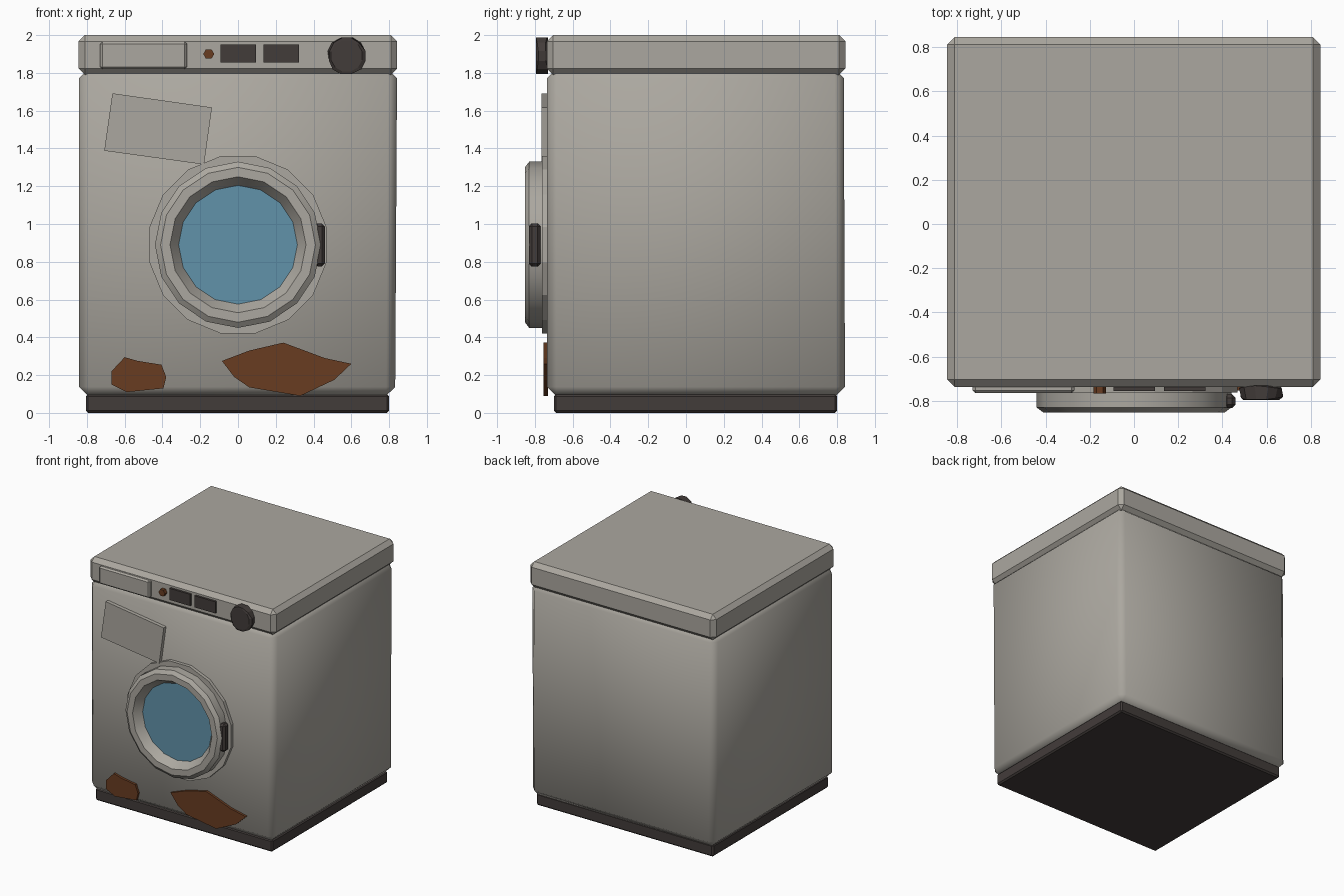
import bpy, bmesh, math
from mathutils import Matrix, Vector

cube = bpy.data.objects.get("Cube")
if cube:
    bpy.data.objects.remove(cube, do_unlink=True)


def material(name, rgb, rough=0.6):
    m = bpy.data.materials.new(name)
    m.use_nodes = True
    m.diffuse_color = (*rgb, 1)
    node = m.node_tree.nodes["Principled BSDF"]
    node.inputs["Base Color"].default_value = (*rgb, 1)
    node.inputs["Roughness"].default_value = rough
    return m


ENAMEL = material("warm grey enamel", (0.41, 0.39, 0.35))
DARK = material("dark plastic", (0.055, 0.045, 0.042))
GLASS = material("blue glass", (0.12, 0.29, 0.40))
RUST = material("rust", (0.14, 0.045, 0.015))


def finish(name, bm, mat, bevel=0, smooth=None):
    """Turn a bmesh into an object with optional chamfered edges and smoothing."""
    if bevel:
        sharp = [e for e in bm.edges if len(e.link_faces) == 2 and e.calc_face_angle() > 0.8]
        bmesh.ops.bevel(bm, geom=sharp, offset=bevel, segments=1, affect='EDGES')
    bmesh.ops.recalc_face_normals(bm, faces=bm.faces)
    mesh = bpy.data.meshes.new(name)
    bm.to_mesh(mesh)
    bm.free()
    mesh.materials.append(mat)
    ob = bpy.data.objects.new(name, mesh)
    bpy.context.collection.objects.link(ob)
    if smooth:
        bpy.ops.object.select_all(action='DESELECT')
        ob.select_set(True)
        bpy.context.view_layer.objects.active = ob
        bpy.ops.object.shade_smooth_by_angle(angle=math.radians(smooth))
    return ob


def box(name, x, y, z, mat, bevel=0, smooth=None, nudge=None):
    """Box from (min, max) ranges; nudge shifts chosen corners before bevelling."""
    bm = bmesh.new()
    bmesh.ops.create_cube(bm, size=1)
    for v in bm.verts:
        v.co = Vector([r[0] if c < 0 else r[1] for c, r in zip(v.co, (x, y, z))])
        if nudge:
            nudge(v.co)
    return finish(name, bm, mat, bevel, smooth)


def disc(name, x, z, y, radius, sides, mat, bevel=0, turn=0):
    """Prism whose axis runs front to back."""
    bm = bmesh.new()
    bmesh.ops.create_cone(bm, cap_ends=True, segments=sides, radius1=radius,
                          radius2=radius, depth=y[1] - y[0])
    place = Matrix.Translation((x, sum(y) / 2, z)) @ Matrix.Rotation(math.pi / 2, 4, 'X')
    bm.transform(place @ Matrix.Rotation(turn, 4, 'Z'))
    return finish(name, bm, mat, bevel)


def plate(name, outline, y, mat):
    """Front-facing outline in (x, z), extruded between two depths."""
    bm = bmesh.new()
    face = bm.faces.new([bm.verts.new((px, y[0], pz)) for px, pz in outline])
    new = bmesh.ops.extrude_face_region(bm, geom=[face])["geom"]
    moved = [g for g in new if isinstance(g, bmesh.types.BMVert)]
    bmesh.ops.translate(bm, verts=moved, vec=(0, y[1] - y[0], 0))
    return finish(name, bm, mat)


def lathe(name, x, z, profile, sides, mat, smooth):
    """Closed (radius, y) profile revolved around the door axis."""
    bm = bmesh.new()
    rings = []
    for i in range(sides):
        a = 2 * math.pi * i / sides
        rings.append([bm.verts.new((x + r * math.sin(a), y, z + r * math.cos(a)))
                      for r, y in profile])
    n = len(profile)
    for i in range(sides):
        a, b = rings[i], rings[(i + 1) % sides]
        for j in range(n):
            k = (j + 1) % n
            bm.faces.new((a[j], a[k], b[k], b[j]))
    return finish(name, bm, mat, smooth=smooth)


# Cabinet, slightly bent at one lower corner
def worn_corner(co):
    if co.x > 0 and co.z < 1:
        co.x -= 0.01
    if co.y > 0 and co.z < 1:
        co.y += 0.007


box("plinth", (-0.805, 0.8), (-0.7, 0.8), (0, 0.1), DARK, 0.012)
box("cabinet", (-0.842, 0.842), (-0.735, 0.835), (0.09, 1.82), ENAMEL, 0.048, 50, worn_corner)
box("lid", (-0.845, 0.843), (-0.737, 0.845), (1.79, 2.0), ENAMEL, 0.034)

# Control panel
box("detergent_drawer", (-0.73, -0.27), (-0.765, -0.72), (1.82, 1.965), ENAMEL, 0.012)
disc("indicator_light", -0.155, 1.9, (-0.767, -0.73), 0.029, 6, RUST, turn=math.pi / 6)
for side, left in (("right", -0.093), ("left", 0.135)):
    box(side + "_display", (left, left + 0.188), (-0.755, -0.725), (1.855, 1.95), DARK)
disc("program_knob", 0.575, 1.89, (-0.795, -0.73), 0.1, 12, DARK, 0.014, math.pi / 12)

# Door
HUB_Z = 0.89
disc("door_flange", 0, HUB_Z, (-0.762, -0.725), 0.478, 16, ENAMEL, turn=math.pi / 16)
lathe("door_ring", 0, HUB_Z,
      [(0.44, -0.74), (0.44, -0.83), (0.41, -0.853), (0.36, -0.853),
       (0.313, -0.785), (0.313, -0.74)], 16, ENAMEL, 28)
disc("door_glass", 0, HUB_Z, (-0.787, -0.74), 0.316, 16, GLASS)
box("door_handle", (0.405, 0.46), (-0.832, -0.77), (0.775, 1.003), DARK, 0.016)

# Crooked panel and rust patches on the front
plate("patch_panel", [(-0.665, 1.692), (-0.138, 1.617), (-0.18, 1.315), (-0.708, 1.388)],
      (-0.765, -0.725), ENAMEL)
plate("small_rust_patch",
      [(-0.67, 0.22), (-0.6, 0.295), (-0.53, 0.275), (-0.405, 0.255), (-0.38, 0.19),
       (-0.395, 0.13), (-0.59, 0.11), (-0.67, 0.15)], (-0.754, -0.73), RUST)
plate("large_rust_patch",
      [(-0.085, 0.275), (0.06, 0.33), (0.24, 0.372), (0.46, 0.29), (0.6, 0.26),
       (0.51, 0.175), (0.33, 0.09), (0.06, 0.135), (-0.02, 0.19)], (-0.754, -0.73), RUST)
